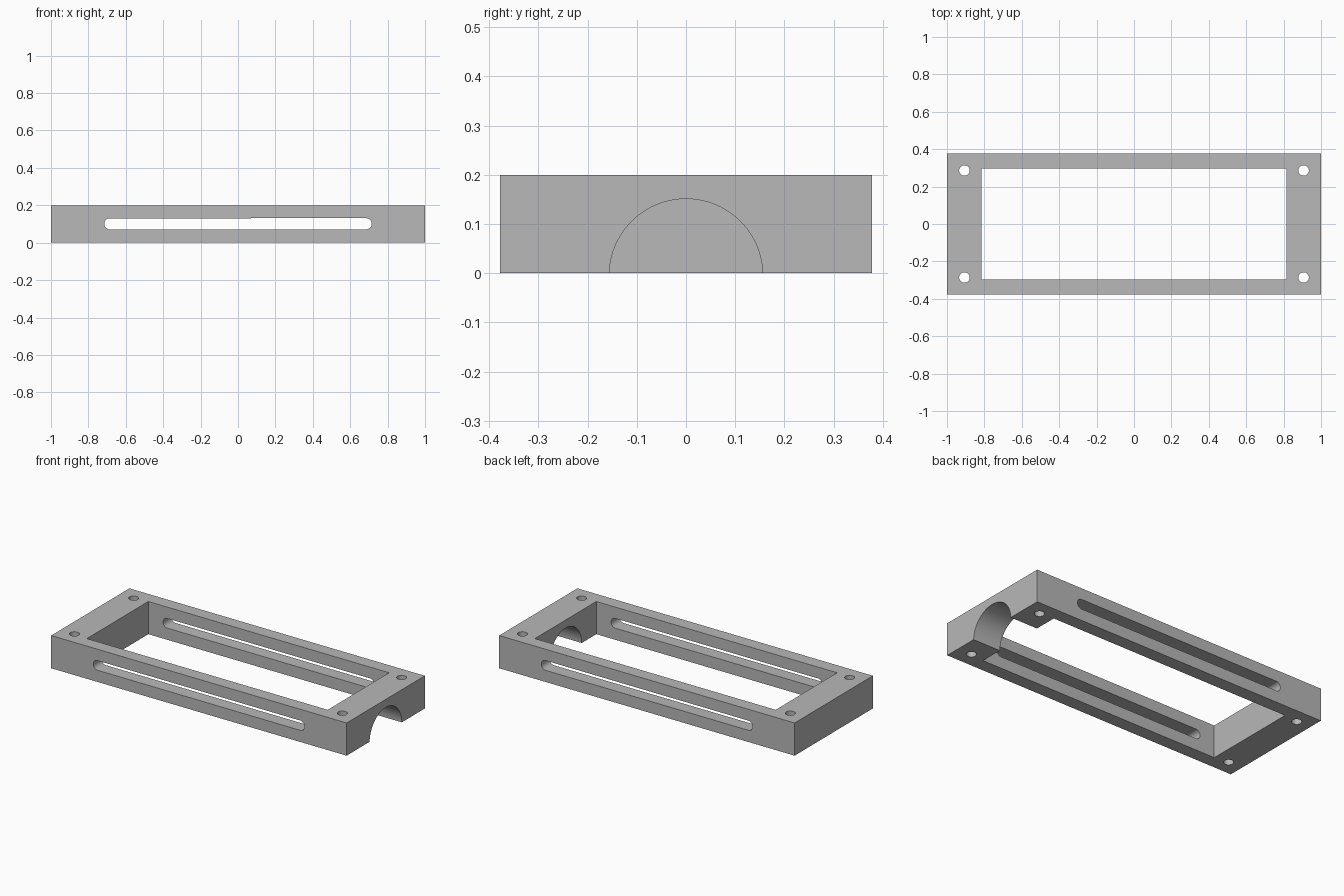
import bpy
from math import pi

if "Cube" in bpy.data.objects:
    bpy.data.objects.remove(bpy.data.objects["Cube"], do_unlink=True)

LENGTH, WIDTH, HEIGHT = 2.0, 0.756, 0.2
OPEN_X, OPEN_Y = 1.63, 0.594
SLOT_END, SLOT_R, SLOT_Z = 0.685, 0.03, 0.101

grey = bpy.data.materials.new("plain grey")
grey.use_nodes = True
colour = (0.48, 0.48, 0.48, 1)
grey.diffuse_color = colour
grey.node_tree.nodes["Principled BSDF"].inputs["Base Color"].default_value = colour


def box(name, size, z):
    bpy.ops.mesh.primitive_cube_add(size=1, location=(0, 0, z))
    ob = bpy.context.object
    ob.name = name
    ob.scale = size
    bpy.ops.object.transform_apply(location=True, rotation=False, scale=True)
    return ob


def cylinder(name, radius, depth, location, rotation=(0, 0, 0), sides=48):
    bpy.ops.mesh.primitive_cylinder_add(vertices=sides, radius=radius, depth=depth,
                                        location=location, rotation=rotation)
    ob = bpy.context.object
    ob.name = name
    return ob


def cut(target, cutter):
    cutter.hide_render = True
    mod = target.modifiers.new("cut", 'BOOLEAN')
    mod.operation = 'DIFFERENCE'
    mod.solver = 'EXACT'
    mod.object = cutter
    bpy.context.view_layer.objects.active = target
    bpy.ops.object.modifier_apply(modifier=mod.name)
    bpy.data.objects.remove(cutter, do_unlink=True)


# Rectangular frame with its open middle
frame = box("mounting_frame", (LENGTH, WIDTH, HEIGHT), HEIGHT / 2)
cut(frame, box("opening_cutter", (OPEN_X, OPEN_Y, 1), HEIGHT / 2))

# Screw holes in the four corners
for sx in (-1, 1):
    for sy in (-1, 1):
        cut(frame, cylinder("hole_cutter", 0.028, 1, (sx * 0.907, sy * 0.286, 0.1)))

# Long round-ended slots through both side rails
slot = cylinder("slot_cutter", SLOT_R, 1, (0, 0, SLOT_Z), (pi / 2, 0, 0), 32)
bpy.ops.object.transform_apply(location=True, rotation=True, scale=True)
for v in slot.data.vertices:
    if abs(v.co.x) < 1e-5:
        v.co.x = 0
    v.co.x += SLOT_END if v.co.x >= 0 else -SLOT_END
# Straight middle of the slot, the cylinder's seam stays square to the rail
cut(frame, slot)

# Half-round cable arch under the left end
cut(frame, cylinder("arch_cutter", 0.156, 0.4, (0.95, 0, -0.005), (0, pi / 2, 0), 96))

# Finish: one colour, smooth curved walls, crisp edges
frame.data.materials.clear()
frame.data.materials.append(grey)
for p in frame.data.polygons:
    p.material_index = 0
bpy.ops.object.select_all(action='DESELECT')
frame.select_set(True)
bpy.context.view_layer.objects.active = frame
bpy.ops.object.shade_smooth_by_angle(angle=pi / 6)
